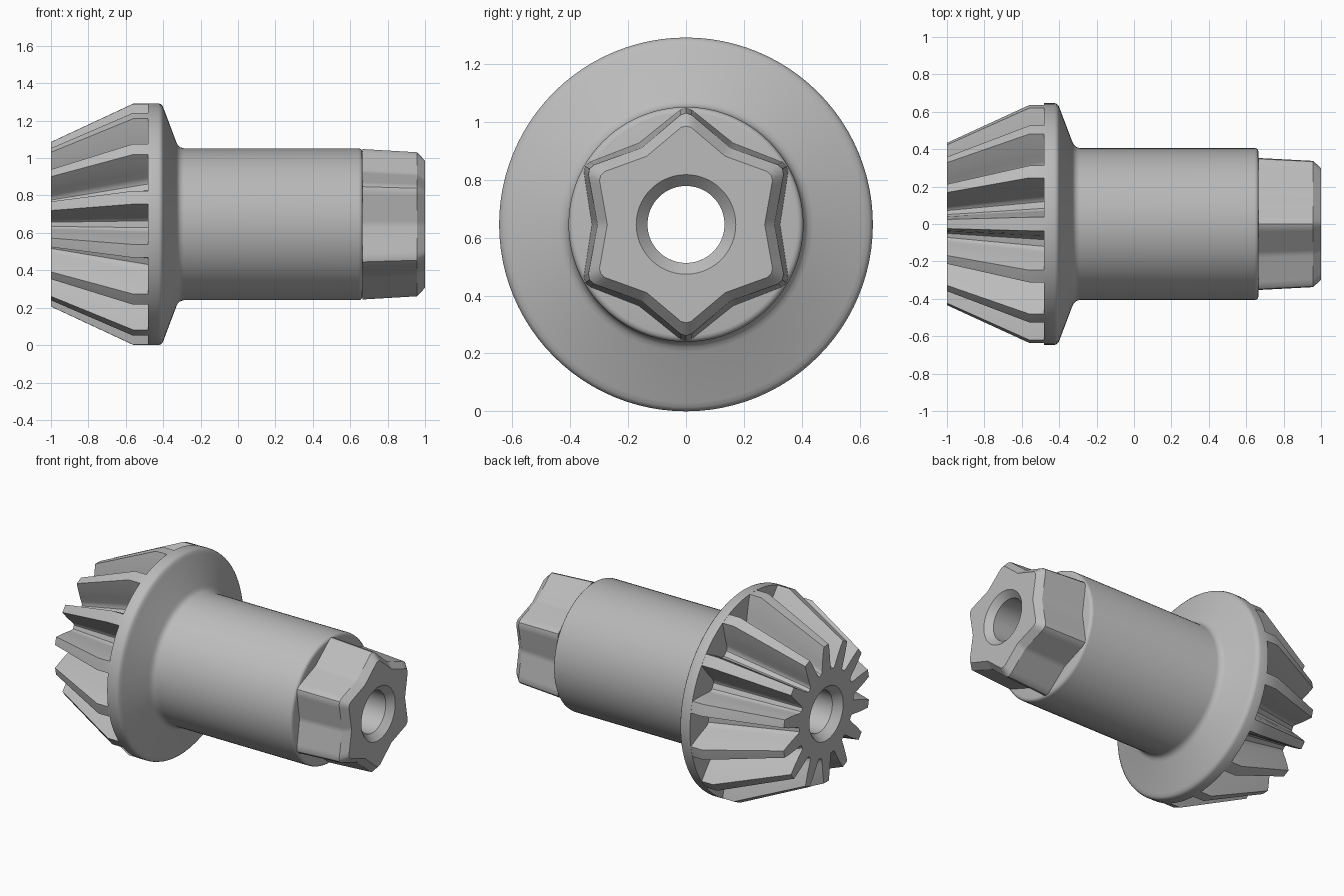
import bpy, bmesh, math

if "Cube" in bpy.data.objects:
    bpy.data.objects.remove(bpy.data.objects["Cube"], do_unlink=True)

AXIS_Z = 0.646      # height of the shaft axis
BORE = 0.133        # through hole radius
SINK = 0.172        # countersink radius
TEETH = 14

steel = bpy.data.materials.new("grey steel")
steel.use_nodes = True
GREY = (0.5, 0.5, 0.5, 1)
steel.diffuse_color = GREY
steel.node_tree.nodes["Principled BSDF"].inputs["Base Color"].default_value = GREY


def loft(name, angles, rings, smooth):
    """Closed tube around the x axis; each ring is (x, radius per angle)."""
    bm = bmesh.new()
    loops = []
    for x, radii in rings:
        if not isinstance(radii, list):
            radii = [radii] * len(angles)
        loops.append([bm.verts.new((x, r * math.sin(a), AXIS_Z + r * math.cos(a)))
                      for a, r in zip(angles, radii)])
    n = len(angles)
    for k, ring in enumerate(loops):
        following = loops[(k + 1) % len(loops)]
        for i in range(n):
            j = (i + 1) % n
            bm.faces.new((ring[i], ring[j], following[j], following[i]))
    bmesh.ops.recalc_face_normals(bm, faces=bm.faces)
    mesh = bpy.data.meshes.new(name)
    bm.to_mesh(mesh)
    bm.free()
    mesh.materials.append(steel)
    obj = bpy.data.objects.new(name, mesh)
    bpy.context.collection.objects.link(obj)
    bpy.ops.object.select_all(action="DESELECT")
    obj.select_set(True)
    bpy.context.view_layer.objects.active = obj
    bpy.ops.object.shade_smooth_by_angle(angle=math.radians(smooth))


def circle(n):
    return [2 * math.pi * i / n for i in range(n)]


# Shaft with rounded flange, fillet and rounded end
shaft_profile = [
    (-0.48, BORE), (-0.48, 0.646), (-0.425, 0.646), (-0.412, 0.642),
    (-0.403, 0.632), (-0.396, 0.615), (-0.33, 0.44), (-0.322, 0.424),
    (-0.31, 0.412), (-0.29, 0.406), (0.645, 0.406), (0.656, 0.403),
    (0.663, 0.396), (0.666, 0.385), (0.666, BORE)]
loft("flanged_shaft", circle(96), shaft_profile, 32)

# Bevel gear: half a tooth as (fraction of half pitch, fraction of depth)
half = [(0.25, 1), (0.38, 0.7), (0.52, 0.38), (0.62, 0.16),
        (0.7, 0.05), (0.82, 0)]
tooth = [(-f, d) for f, d in reversed(half)] + [(0, 1)] + half + [(1, 0)]
half_pitch = math.pi / TEETH
gear_angles = [(2 * t + f) * half_pitch for t in range(TEETH) for f, d in tooth]
depths = [d for f, d in tooth] * TEETH


def gear_ring(x, root, tip):
    return x, [root + (tip - root) * d for d in depths]


loft("bevel_gear", gear_angles, [
    gear_ring(-1, 0.275, 0.44), gear_ring(-0.56, 0.43, 0.645),
    gear_ring(-0.475, 0.46, 0.645),
    (-0.475, BORE), (-0.95, BORE), (-1, SINK)], 35)

# Six pointed drive end with slightly rounded tips
drive_angles = circle(120)
SPAN = math.pi / 6


def star_ring(x, tip, notch):
    radii = []
    for a in drive_angles:
        phi = a % (2 * SPAN)
        phi = min(phi, 2 * SPAN - phi)
        r = math.sin(SPAN) * tip * notch / (
            tip * math.sin(phi) + notch * math.sin(SPAN - phi))
        radii.append(min(r, tip - 0.01))
    return x, radii


loft("drive_end", drive_angles, [
    star_ring(0.666, 0.412, 0.325), star_ring(0.957, 0.395, 0.306),
    star_ring(1, 0.35, 0.272),
    (1, SINK), (0.96, BORE), (0.666, BORE)], 25)
